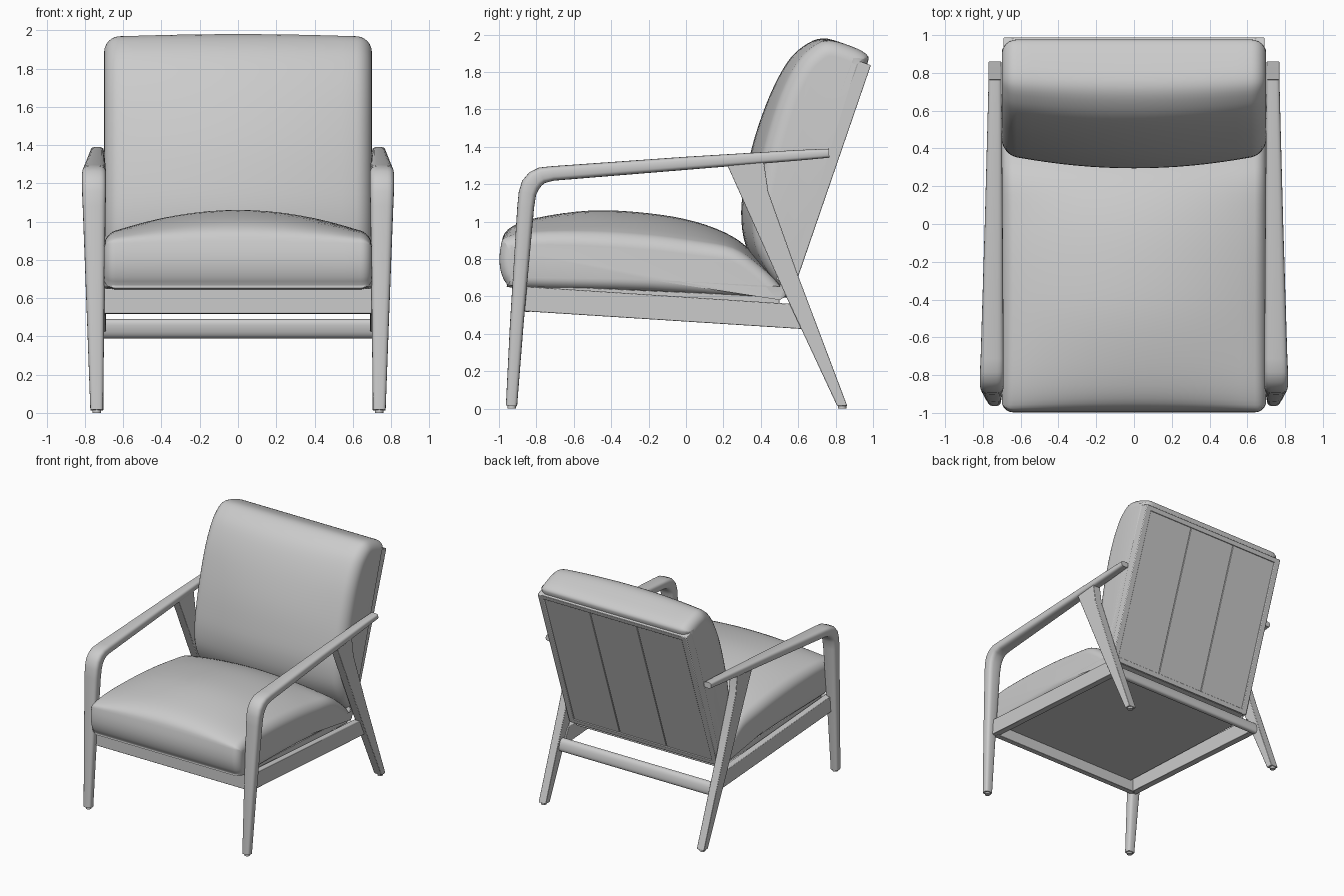
import bpy, bmesh, math
from mathutils import Vector

cube = bpy.data.objects.get("Cube")
if cube:
    bpy.data.objects.remove(cube, do_unlink=True)

grey = bpy.data.materials.new("plain_grey")
grey.use_nodes = True
grey.diffuse_color = (0.6, 0.6, 0.6, 1)
grey.node_tree.nodes["Principled BSDF"].inputs["Base Color"].default_value = (0.6, 0.6, 0.6, 1)


def finish(name, bm, bevel=0.0, angle=35):
    bmesh.ops.recalc_face_normals(bm, faces=bm.faces)
    mesh = bpy.data.meshes.new(name)
    bm.to_mesh(mesh)
    bm.free()
    mesh.materials.append(grey)
    for poly in mesh.polygons:
        poly.use_smooth = True
    mesh.set_sharp_from_angle(angle=math.radians(angle))
    obj = bpy.data.objects.new(name, mesh)
    bpy.context.collection.objects.link(obj)
    if bevel:
        mod = obj.modifiers.new("soft_edges", "BEVEL")
        mod.width, mod.segments = bevel, 2
        mod.limit_method = "ANGLE"
    return obj


def loft(name, rings, angle=35):
    """Skin a list of equal-length closed rings and cap both ends."""
    bm = bmesh.new()
    rows = [[bm.verts.new(p) for p in ring] for ring in rings]
    n = len(rows[0])
    for a, b in zip(rows, rows[1:]):
        for i in range(n):
            bm.faces.new((a[i], a[(i + 1) % n], b[(i + 1) % n], b[i]))
    bm.faces.new(rows[0])
    bm.faces.new(rows[-1])
    return finish(name, bm, angle=angle)


def prism(name, outline, x0, x1, bevel=0.004):
    """Extrude a side outline of (y, z) points from x0 to x1."""
    bm = bmesh.new()
    face = bm.faces.new([bm.verts.new((x0, y, z)) for y, z in outline])
    new = bmesh.ops.extrude_face_region(bm, geom=[face])["geom"]
    moved = [v for v in new if isinstance(v, bmesh.types.BMVert)]
    bmesh.ops.translate(bm, vec=(x1 - x0, 0, 0), verts=moved)
    return finish(name, bm, bevel)


def spline(points, steps=4):
    """Smooth closed curve through the points."""
    pts = [Vector(p) for p in points]
    n, out = len(pts), []
    for i in range(n):
        a, b, c, d = (pts[(i + k) % n] for k in (-1, 0, 1, 2))
        for s in range(steps):
            t = s / steps
            out.append(b + (c - a) * (t / 2) + (a * 2 - b * 5 + c * 4 - d) * (t * t / 2)
                       + (b * 3 - a - c * 3 + d) * (t ** 3 / 2))
    return out


def cushion(name, middle, edge, half, r):
    """Crowned cushion: the side profile swells from the edge to the middle."""
    mid, side = spline(middle), spline(edge)
    stations = [(half - r + r * math.sin(t), r * (1 - math.cos(t)))
                for t in (math.pi / 2 * k / 6 for k in range(7))]
    stations = [((half - r) * k / 8, 0) for k in range(8)] + stations
    stations = [(-x, d) for x, d in reversed(stations[1:])] + stations
    rings = []
    for x, d in stations:
        w = 1 - (x / half) ** 2
        prof = [a.lerp(b, w) for a, b in zip(side, mid)]
        n, ring = len(prof), []
        for i, p in enumerate(prof):
            t = (prof[(i + 1) % n] - prof[i - 1]).normalized()
            q = p + Vector((t.y, -t.x)) * d
            ring.append((x, q.x, q.y))
        rings.append(ring)
    return loft(name, rings, 50)


# Seat cushion, running clockwise seen from the left
front = [(0.5, 0.59), (-0.2, 0.63), (-0.88, 0.645), (-0.96, 0.67), (-0.995, 0.76), (-0.99, 0.87)]
cushion("seat_cushion",
        front + [(-0.95, 0.96), (-0.8, 1.02), (-0.5, 1.06), (-0.2, 1.045), (0.05, 1.0),
                 (0.25, 0.92), (0.38, 0.81), (0.5, 0.66)],
        front + [(-0.96, 0.91), (-0.8, 0.935), (-0.5, 0.93), (-0.2, 0.91), (0.05, 0.88),
                 (0.25, 0.85), (0.38, 0.77), (0.5, 0.66)], 0.7, 0.06)

# Back cushion
rear = [(0.85, 1.95), (0.965, 1.895), (0.965, 1.83), (0.9, 1.66), (0.73, 1.2), (0.59, 0.78)]
cushion("back_cushion",
        [(0.53, 0.64), (0.41, 0.72), (0.32, 0.87), (0.295, 1.05), (0.32, 1.25), (0.37, 1.46),
         (0.45, 1.68), (0.54, 1.85), (0.63, 1.94), (0.73, 1.98)] + rear,
        [(0.54, 0.64), (0.45, 0.73), (0.38, 0.88), (0.37, 1.05), (0.4, 1.25), (0.45, 1.46),
         (0.52, 1.68), (0.6, 1.84), (0.67, 1.92), (0.75, 1.965)] + rear, 0.7, 0.08)

# Back frame, set along the leaning rear plane
origin = Vector((0.555, 0.6))
up = Vector((0.385, 1.12)).normalized()
out = Vector((up.y, -up.x))


def leaning(name, h0, h1, d0, d1, x0, x1, bevel=0.004):
    outline = [origin + up * h + out * d for h, d in ((h0, d0), (h1, d0), (h1, d1), (h0, d1))]
    return prism(name, outline, x0, x1, bevel)


TOP = 1.31
leaning("back_frame_top", TOP - 0.04, TOP, -0.07, 0.008, -0.65, 0.65)
leaning("back_frame_bottom", 0.0, 0.04, -0.07, 0.008, -0.65, 0.65)
for label, x0 in (("left", 0.22), ("middle", -0.215), ("right", -0.65)):
    leaning(label + "_back_panel", 0.03, TOP - 0.03, -0.06, 0.0, x0, x0 + 0.43, 0.003)

# Seat base and cross rails
prism("seat_base", [(-0.84, 0.61), (-0.84, 0.66), (0.5, 0.6), (0.5, 0.55)], -0.67, 0.67)
prism("front_rail", [(-0.885, 0.52), (-0.885, 0.65), (-0.835, 0.647), (-0.835, 0.517)], -0.71, 0.71)


def rounded(centre, u, v, n=24, power=0.6):
    """Rounded rectangular ring spanned by half axes u and v."""
    pw = lambda c: math.copysign(abs(c) ** power, c)
    angles = [2 * math.pi * k / n for k in range(n)]
    return [centre + u * pw(math.cos(a)) + v * pw(math.sin(a)) for a in angles]


loft("rear_rail", [rounded(Vector((x, 0.65, 0.44)), Vector((0, 0.032, 0)), Vector((0, -0.01, 0.05)),
                           power=0.8) for x in (-0.71, 0.71)])

# Front leg and arm in one sweep: y, z, lean of the path, depth, inner x, outer x
sweep = [(-0.933, 0.015, 86, 0.06, 0.705, 0.772), (-0.905, 0.45, 86, 0.073, 0.7, 0.788),
         (-0.857, 1.08, 86, 0.09, 0.692, 0.812), (-0.848, 1.15, 80, 0.094, 0.69, 0.815),
         (-0.832, 1.195, 62, 0.1, 0.69, 0.816), (-0.805, 1.228, 42, 0.098, 0.69, 0.816),
         (-0.77, 1.248, 20, 0.088, 0.69, 0.815), (-0.71, 1.258, 5, 0.078, 0.69, 0.812),
         (0.0, 1.312, 4, 0.07, 0.695, 0.79), (0.6, 1.355, 4, 0.057, 0.7, 0.774),
         (0.765, 1.366, 4, 0.048, 0.702, 0.77)]
rear_leg = [(0.808, 0.015), (0.862, 0.015), (0.60, 0.71), (0.44, 1.16), (0.415, 1.33),
            (0.215, 1.315), (0.54, 0.59)]

for side, s in (("left", 1), ("right", -1)):
    rings = []
    for y, z, lean, depth, x0, x1 in sweep:
        a = math.radians(lean)
        across = Vector((0, -math.sin(a), math.cos(a))) * (depth / 2)
        rings.append(rounded(Vector((s * (x0 + x1) / 2, y, z)), Vector((s * (x1 - x0) / 2, 0, 0)), across))
    loft(side + "_front_leg_and_arm", rings)
    prism(side + "_rear_leg", rear_leg, s * 0.702, s * 0.77)
    prism(side + "_side_rail", [(-0.88, 0.522), (-0.88, 0.655), (0.57, 0.56), (0.64, 0.425)],
          s * 0.69, s * 0.745)
    leaning(side + "_back_frame_stile", 0.0, TOP, -0.07, 0.008, s * 0.64, s * 0.692, 0.006)
    for label, y in (("front", -0.932), ("rear", 0.835)):
        glide = [rounded(Vector((s * 0.738, y, z)), Vector((0.022, 0, 0)), Vector((0, 0.022, 0)),
                         16, 1) for z in (0, 0.02)]
        loft(side + "_" + label + "_glide", glide)
